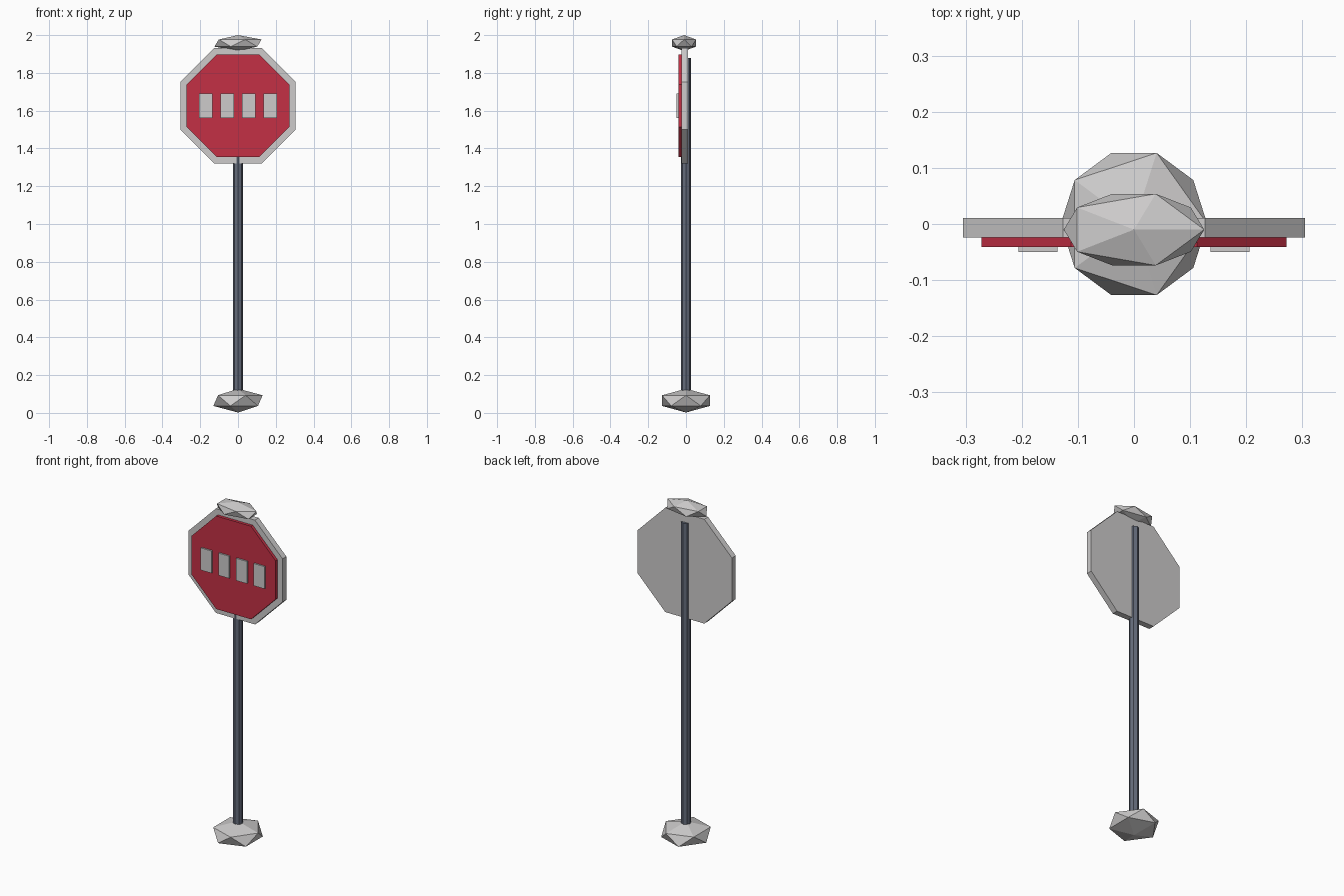
import bpy
import math
from mathutils import Matrix, Vector

cube = bpy.data.objects.get("Cube")
if cube:
    bpy.data.objects.remove(cube, do_unlink=True)


def material(name, rgb):
    mat = bpy.data.materials.new(name)
    mat.use_nodes = True
    mat.diffuse_color = (*rgb, 1)
    mat.node_tree.nodes["Principled BSDF"].inputs["Base Color"].default_value = (*rgb, 1)
    return mat


PALE = material("pale grey", (0.61, 0.60, 0.60))
RED = material("sign red", (0.55, 0.03, 0.06))
STEEL = material("blue grey steel", (0.13, 0.15, 0.20))


def finish(name, mat, matrix):
    obj = bpy.context.object
    obj.name = obj.data.name = name
    obj.data.transform(matrix)
    obj.data.materials.append(mat)
    return obj


def rock(name, centre, radii):
    bpy.ops.mesh.primitive_ico_sphere_add(subdivisions=1, radius=1)
    finish(name, PALE, Matrix.Translation(centre) @ Matrix.Diagonal((*radii, 1)))


def octagon(name, mat, apothem, front, back, height):
    # Flat-topped octagonal slab facing the front
    bpy.ops.mesh.primitive_cylinder_add(
        vertices=8, radius=apothem / math.cos(math.pi / 8), depth=back - front)
    place = Matrix.Translation((0, (front + back) / 2, height))
    turn = Matrix.Rotation(math.pi / 2, 4, "X") @ Matrix.Rotation(math.pi / 8, 4, "Z")
    finish(name, mat, place @ turn)


def box(name, mat, low, high):
    low, high = Vector(low), Vector(high)
    bpy.ops.mesh.primitive_cube_add(size=1)
    finish(name, mat, Matrix.Translation((low + high) / 2) @ Matrix.Diagonal((*(high - low), 1)))


# Faceted base and cap
rock("base_rock", (0, 0, 0.065), (0.146, 0.149, 0.063))
rock("top_rock", (0, -0.01, 1.958), (0.14, 0.075, 0.042))

# Eight-sided post
bpy.ops.mesh.primitive_cylinder_add(vertices=8, radius=0.027, depth=1.82)
finish("post", STEEL, Matrix.Translation((0, 0, 0.97)))

# Sign plate and raised red panel
octagon("sign_plate", PALE, 0.305, -0.024, 0.011, 1.626)
octagon("red_panel", RED, 0.272, -0.041, -0.023, 1.626)

# Row of four raised blocks
for i in range(4):
    x = (i - 1.5) * 0.114
    box(f"block_{i + 1}", PALE, (x - 0.035, -0.05, 1.56), (x + 0.035, -0.04, 1.69))
